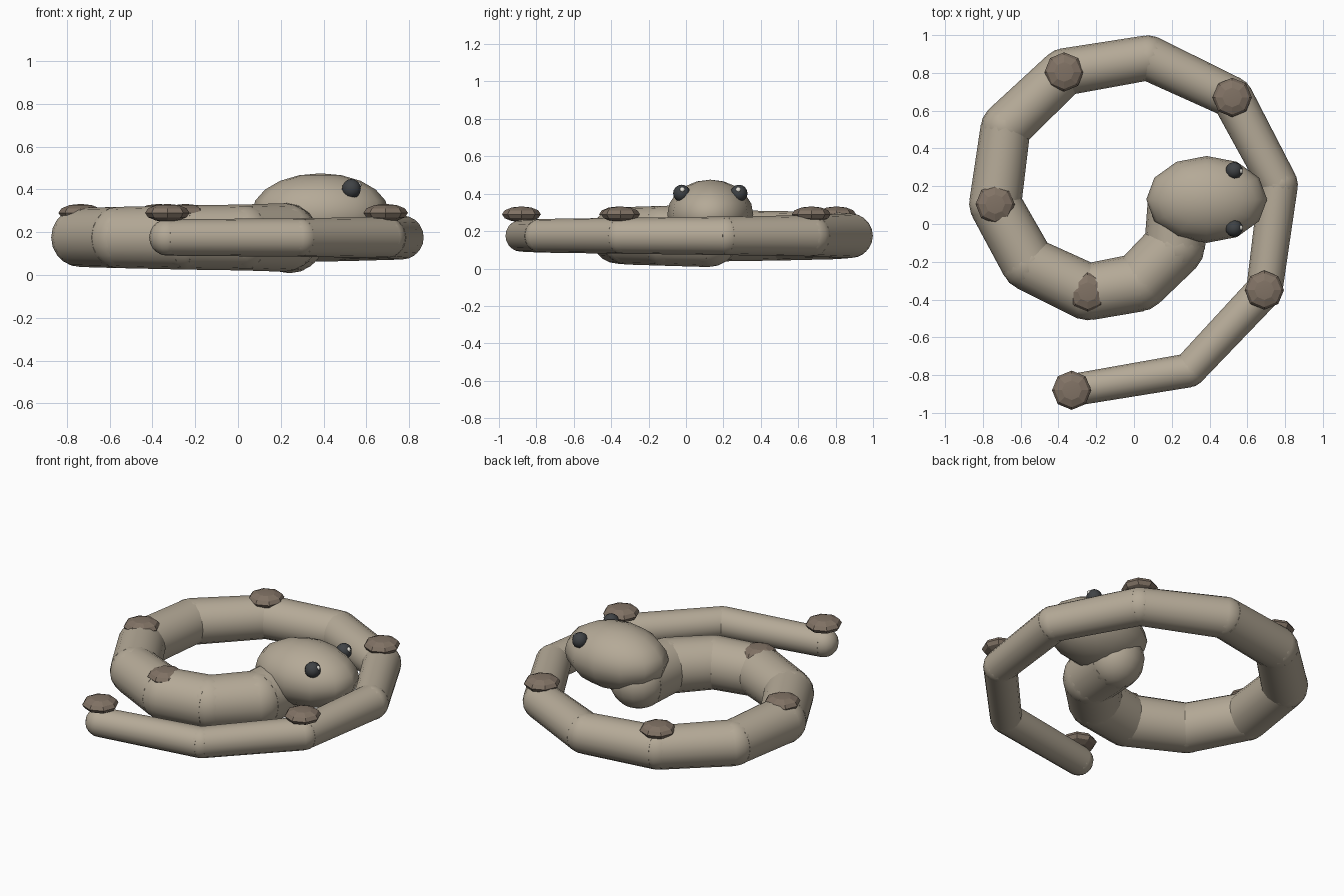
import bpy
from math import radians
from mathutils import Vector

cube = bpy.data.objects.get("Cube")
if cube:
    bpy.data.objects.remove(cube, do_unlink=True)


def material(name, rgb):
    mat = bpy.data.materials.new(name)
    mat.use_nodes = True
    mat.diffuse_color = (*rgb, 1)
    mat.node_tree.nodes["Principled BSDF"].inputs["Base Color"].default_value = (*rgb, 1)
    return mat


tan = material("tan skin", (0.46, 0.40, 0.31))
brown = material("brown spots", (0.22, 0.17, 0.13))
dark = material("dark eye", (0.05, 0.055, 0.06))
light = material("eye glint", (0.8, 0.78, 0.72))


def finish(name, mat, angle):
    obj = bpy.context.object
    obj.name = name
    obj.data.materials.append(mat)
    bpy.ops.object.shade_smooth_by_angle(angle=radians(angle))
    return obj


def ball(name, mat, centre, size, segments=12, rings=8, angle=60):
    bpy.ops.mesh.primitive_uv_sphere_add(segments=segments, ring_count=rings, radius=1, location=centre)
    obj = finish(name, mat, angle)
    obj.scale = size
    return obj


def tapered_tube(name, mat, a, b, ra, rb):
    axis = b - a
    bpy.ops.mesh.primitive_cone_add(vertices=16, radius1=ra, radius2=rb, depth=axis.length,
                                    location=(a + b) / 2,
                                    rotation=axis.to_track_quat('Z', 'Y').to_euler())
    return finish(name, mat, 40)


# Coiled body, tail tip to neck: x, y, radius
body_z = 0.175
coil = [
    (-0.33, -0.88, 0.085), (0.29, -0.775, 0.09), (0.69, -0.35, 0.096),
    (0.765, 0.21, 0.103), (0.52, 0.67, 0.11), (0.075, 0.88, 0.119),
    (-0.37, 0.805, 0.125), (-0.68, 0.51, 0.132), (-0.735, 0.105, 0.138),
    (-0.56, -0.21, 0.143), (-0.245, -0.36, 0.15), (0.025, -0.31, 0.154),
    (0.215, -0.12, 0.16), (0.24, 0.12, 0.167),
]
for i, (x, y, r) in enumerate(coil):
    here = Vector((x, y, body_z))
    joint = ball(f"body_joint_{i}", tan, here, (r, r, r), 16, 10)
    if i + 1 < len(coil):
        nx, ny, nr = coil[i + 1]
        there = Vector((nx, ny, body_z))
        tapered_tube(f"body_segment_{i}", tan, here, there, r, nr)

# Flattened spots on every other joint
for i in range(0, 12, 2):
    x, y, r = coil[i]
    ball(f"back_spot_{i // 2}", brown, (x, y, 0.29), (0.104, 0.104, 0.042), 8, 6, 25)

# Head
ball("head", tan, (0.385, 0.13, 0.29), (0.32, 0.23, 0.185), 12, 10)

# Eyes with small glints
for side, s in (("left", 1), ("right", -1)):
    y = 0.13 + s * 0.153
    ball(f"{side}_eye", dark, (0.53, y, 0.402), (0.046, 0.046, 0.046), 10, 8)
    ball(f"{side}_eye_glint", light, (0.562, y - s * 0.003, 0.42), (0.015, 0.015, 0.015), 8, 6)
